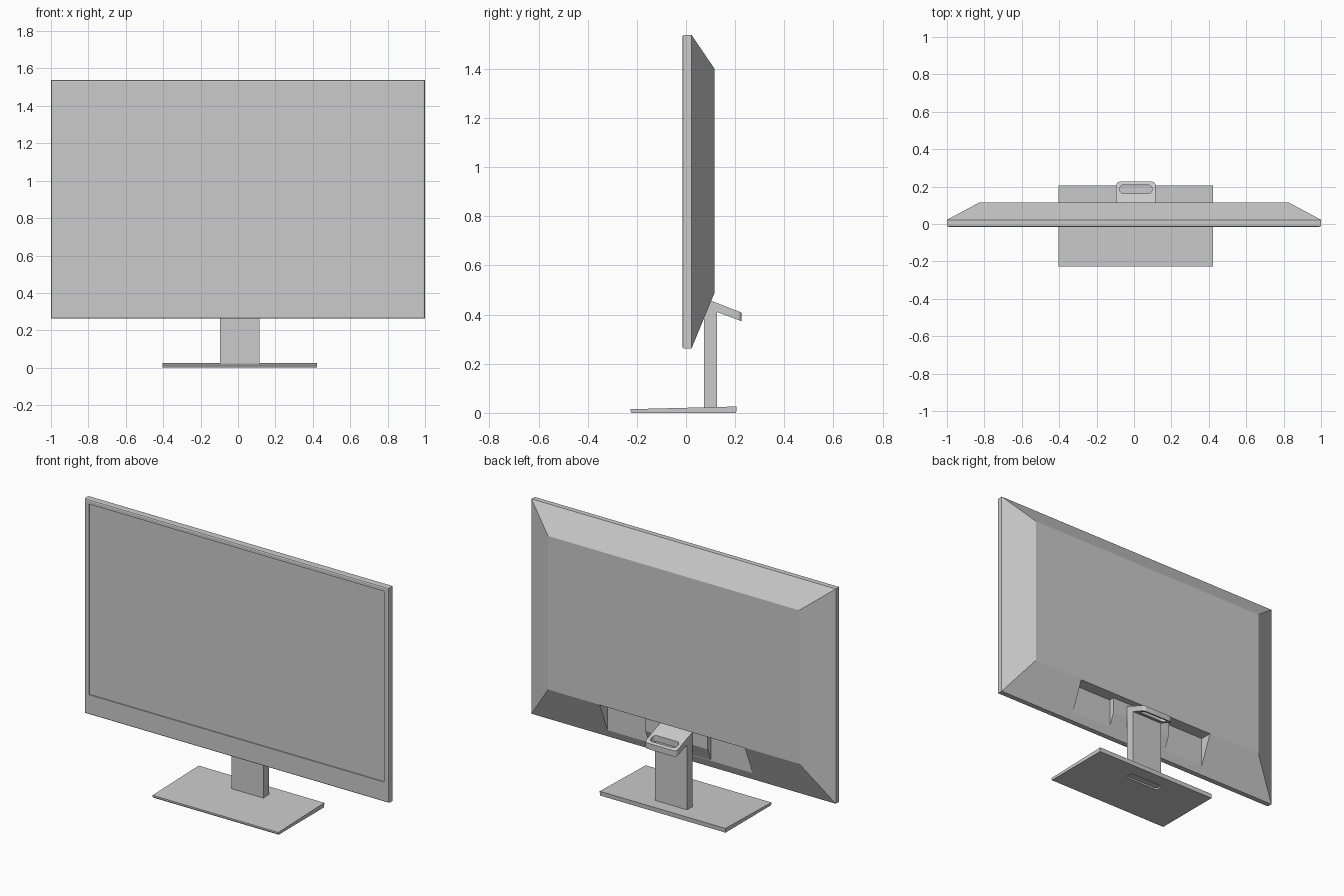
import bpy, bmesh, math

if "Cube" in bpy.data.objects:
    bpy.data.objects.remove(bpy.data.objects["Cube"])

CX = 0.01  # the stand sits slightly right of centre


def finish(bm, name):
    bmesh.ops.recalc_face_normals(bm, faces=bm.faces)
    me = bpy.data.meshes.new(name)
    bm.to_mesh(me)
    bm.free()
    ob = bpy.data.objects.new(name, me)
    bpy.context.collection.objects.link(ob)
    return ob


def loft(name, rings):
    """Skin a list of closed point rings and cap both ends."""
    bm = bmesh.new()
    vs = [[bm.verts.new(p) for p in r] for r in rings]
    n = len(rings[0])
    for a, b in zip(vs, vs[1:]):
        for i in range(n):
            j = (i + 1) % n
            bm.faces.new((a[i], a[j], b[j], b[i]))
    bm.faces.new(vs[0])
    bm.faces.new(vs[-1])
    return finish(bm, name)


def side_profile(name, pts, x0, x1):
    """Extrude a (y, z) profile along x."""
    return loft(name, [[(x, y, z) for y, z in pts] for x in (x0, x1)])


def slot(name, cx, cy, w, d, r, z0, z1):
    """Vertical prism with a rounded rectangular outline."""
    pts = []
    for k, (sx, sy) in enumerate(((1, 1), (-1, 1), (-1, -1), (1, -1))):
        for i in range(7):
            a = math.pi / 2 * (k + i / 6)
            pts.append((cx + sx * (w / 2 - r) + r * math.cos(a),
                        cy + sy * (d / 2 - r) + r * math.sin(a)))
    return loft(name, [[(x, y, z) for x, y in pts] for z in (z0, z1)])


def cut(ob, cutter):
    cutter.hide_render = True
    m = ob.modifiers.new("cut", 'BOOLEAN')
    m.operation = 'DIFFERENCE'
    m.solver = 'EXACT'
    m.object = cutter
    bpy.context.view_layer.objects.active = ob
    bpy.ops.object.modifier_apply(modifier=m.name)
    bpy.data.objects.remove(cutter)


def rect(hx, z0, z1, y):
    return [(-hx, y, z0), (hx, y, z0), (hx, y, z1), (-hx, y, z1)]


# Housing: sunken screen, softened front rim, tapered back
Z0, Z1 = 0.262, 1.538
rings = [rect(0.97, 0.38, 1.512, -0.009), rect(0.97, 0.38, 1.512, -0.015)]
for inset, y in ((0.008, -0.015), (0.0025, -0.0125), (0, -0.007), (0, 0.0225)):
    rings.append(rect(1 - inset, Z0 + inset, Z1 - inset, y))
rings.append(rect(0.825, 0.488, 1.4, 0.116))
housing = loft("monitor_housing", rings)

# Recess in the lower back slope
cut(housing, side_profile("recess_cutter",
    [(0.042, 0.2), (0.2, 0.2), (0.2, 0.486), (0.042, 0.486)], CX - 0.477, CX + 0.477))

# Mounting block inside the recess
side_profile("mount_block",
    [(0.035, 0.31), (0.042, 0.312), (0.075, 0.39), (0.075, 0.49), (0.035, 0.49)],
    CX - 0.205, CX + 0.205)

# Post with the angled rear handle
post = side_profile("stand_post",
    [(0.073, 0.018), (0.127, 0.018), (0.127, 0.41), (0.226, 0.373), (0.226, 0.408), (0.108, 0.454), (0.073, 0.466)],
    CX - 0.105, CX + 0.105)
bm = bmesh.new()
bm.from_mesh(post.data)
tips = [e for e in bm.edges if all(v.co.y > 0.22 for v in e.verts)
        and abs(e.verts[0].co.x - e.verts[1].co.x) < 1e-4]
bmesh.ops.bevel(bm, geom=tips, offset=0.018, segments=5, affect='EDGES', profile=0.5)
bm.to_mesh(post.data)
bm.free()
cut(post, slot("handle_cutter", CX, 0.186, 0.172, 0.046, 0.02, 0.3, 0.5))

# Base plate, thicker at the back, with a shallow slot underneath
base = side_profile("stand_base",
    [(-0.222, 0.0), (0.204, 0.0), (0.206, 0.026), (-0.226, 0.015), (-0.226, 0.008)],
    CX - 0.413, CX + 0.413)
cut(base, slot("foot_slot_cutter", CX, 0.1, 0.23, 0.05, 0.015, -0.01, 0.01))

# Smooth only the small rounded areas
for ob in (housing, post, base):
    bpy.ops.object.select_all(action='DESELECT')
    ob.select_set(True)
    bpy.context.view_layer.objects.active = ob
    bpy.ops.object.shade_smooth_by_angle(angle=math.radians(20))
